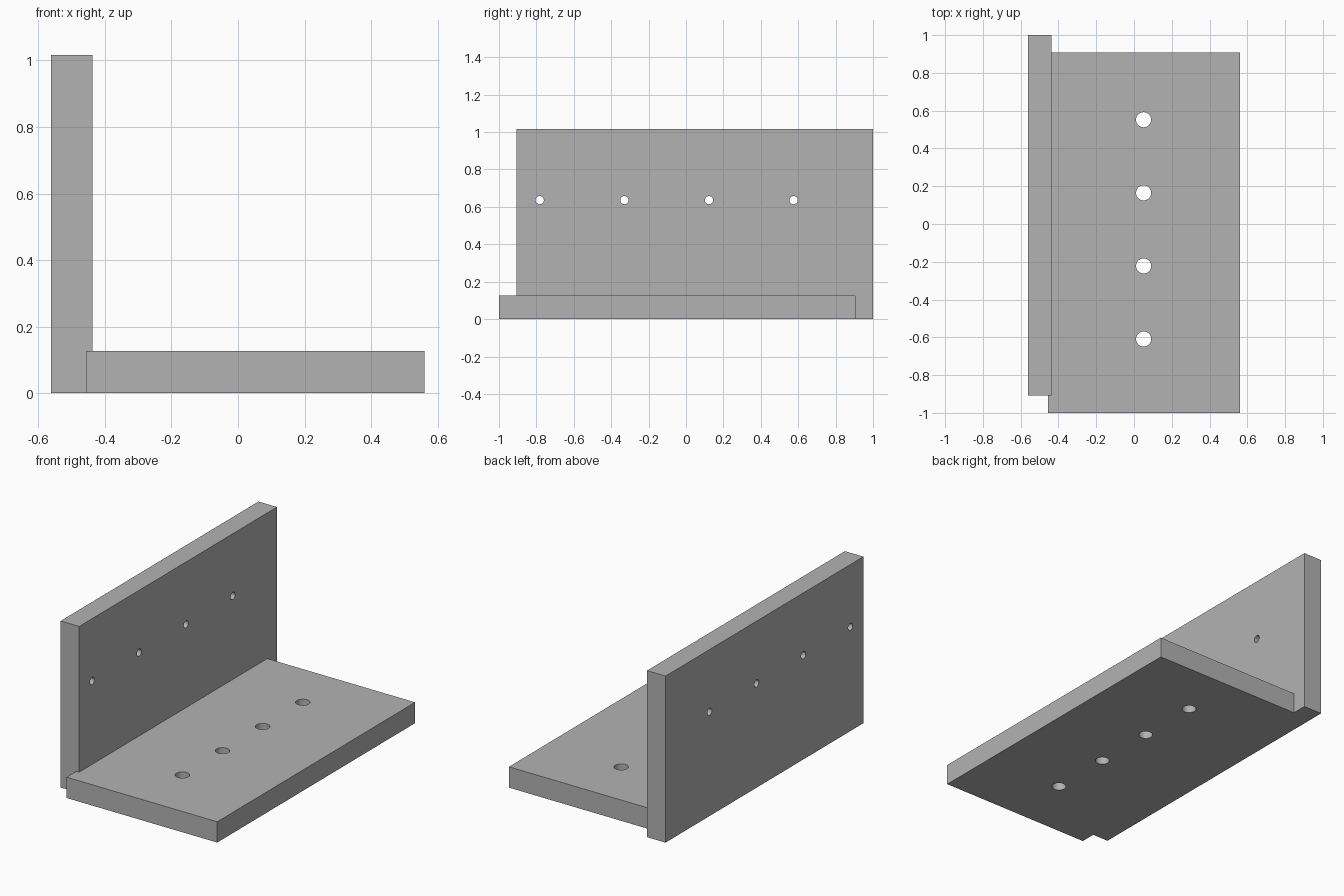
import bpy
import math
from mathutils import Vector

cube = bpy.data.objects.get("Cube")
if cube:
    bpy.data.objects.remove(cube, do_unlink=True)

grey = bpy.data.materials.new("plain grey")
grey.use_nodes = True
colour = (0.45, 0.45, 0.45, 1)
grey.diffuse_color = colour
grey.node_tree.nodes["Principled BSDF"].inputs["Base Color"].default_value = colour


def box(name, low, high):
    """Box between two opposite corners."""
    low, high = Vector(low), Vector(high)
    bpy.ops.mesh.primitive_cube_add(size=1, location=(low + high) / 2)
    obj = bpy.context.object
    obj.name = name
    obj.scale = high - low
    bpy.ops.object.transform_apply(location=False, rotation=False, scale=True)
    obj.data.materials.append(grey)
    return obj


def drill(plate, first, spacing, radius, rotation):
    """Cut a row of four round through holes along y."""
    for i in range(4):
        spot = Vector(first) + Vector((0, i * spacing, 0))
        bpy.ops.mesh.primitive_cylinder_add(
            vertices=32, radius=radius, depth=0.4, location=spot, rotation=rotation)
        cutter = bpy.context.object
        cutter.hide_render = True
        cutter.data.materials.append(grey)
        cut = plate.modifiers.new("hole", "BOOLEAN")
        cut.operation = "DIFFERENCE"
        cut.solver = "EXACT"
        cut.object = cutter
        bpy.context.view_layer.objects.active = plate
        bpy.ops.object.modifier_apply(modifier=cut.name)
        bpy.data.objects.remove(cutter, do_unlink=True)
    plate.select_set(True)
    bpy.context.view_layer.objects.active = plate
    bpy.ops.object.shade_smooth_by_angle(angle=math.radians(30))
    plate.select_set(False)


# Flat plate with large vertical holes
base = box("base_plate", (-0.456, -1, 0), (0.56, 0.907, 0.127))
drill(base, (0.051, -0.609, 0.064), 0.387, 0.04, (0, 0, 0))

# Upright plate, offset towards the back, with small sideways holes
upright = box("upright_plate", (-0.562, -0.907, 0), (-0.437, 1, 1.016))
drill(upright, (-0.5, -0.782, 0.636), 0.4525, 0.022, (0, math.pi / 2, 0))
